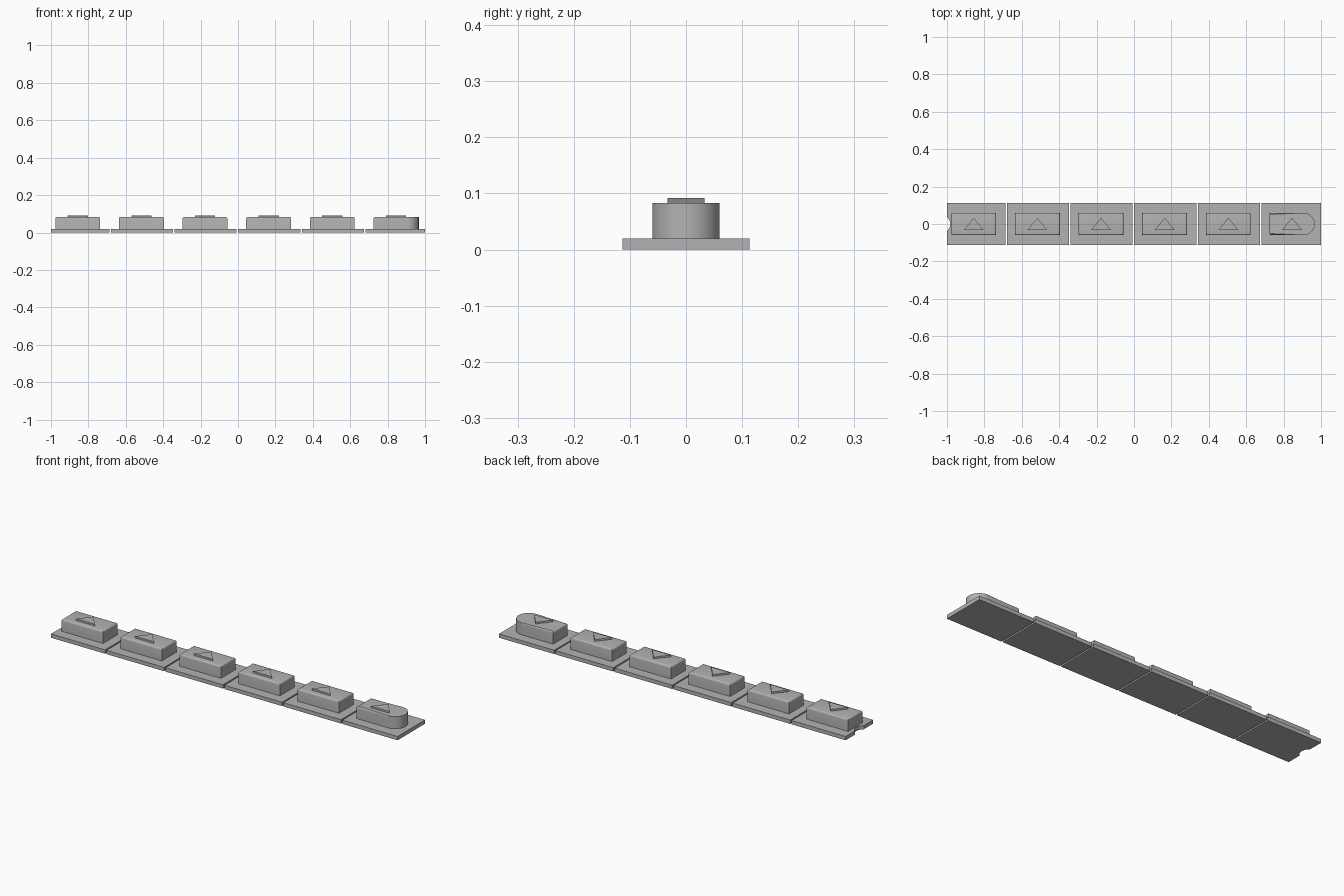
import bpy, bmesh, math

if "Cube" in bpy.data.objects:
    bpy.data.objects.remove(bpy.data.objects["Cube"])

PITCH = 0.3403
GREY = bpy.data.materials.new("light_grey")
GREY.diffuse_color = (0.45, 0.45, 0.45, 1)
GREY.use_nodes = True
GREY.node_tree.nodes["Principled BSDF"].inputs["Base Color"].default_value = GREY.diffuse_color


def prism(name, outline, z0, z1, round_top=0.0):
    """Extrude a flat outline upward, optionally rounding the top rim."""
    bm = bmesh.new()
    bottom = [bm.verts.new((x, y, z0)) for x, y in outline]
    top = [bm.verts.new((x, y, z1)) for x, y in outline]
    n = len(outline)
    bm.faces.new(bottom[::-1])
    cap = bm.faces.new(top)
    for i in range(n):
        j = (i + 1) % n
        bm.faces.new((bottom[i], bottom[j], top[j], top[i]))
    if round_top:
        bmesh.ops.bevel(bm, geom=list(cap.edges), offset=round_top, segments=4,
                        profile=0.5, affect='EDGES')
    bmesh.ops.recalc_face_normals(bm, faces=bm.faces)
    mesh = bpy.data.meshes.new(name)
    bm.to_mesh(mesh)
    bm.free()
    mesh.materials.append(GREY)
    obj = bpy.data.objects.new(name, mesh)
    bpy.context.collection.objects.link(obj)
    bpy.ops.object.select_all(action='DESELECT')
    obj.select_set(True)
    bpy.context.view_layer.objects.active = obj
    bpy.ops.object.shade_smooth_by_angle(angle=math.radians(35))
    return obj


def rect(x0, x1, h):
    return [(x0, -h), (x1, -h), (x1, h), (x0, h)]


def arc(cx, r, a0, a1, steps):
    angles = [math.radians(a0 + (a1 - a0) * i / steps) for i in range(steps + 1)]
    return [(cx + r * math.cos(a), r * math.sin(a)) for a in angles]


for i in range(6):
    tag = f"_{i + 1}"
    # base plates, separated by narrow slits
    x0 = -1.0 if i == 0 else -0.684 + PITCH * (i - 1) + 0.004
    x1 = 1.0 if i == 5 else -0.684 + PITCH * i - 0.004
    plate = rect(x0, x1, 0.113)
    if i == 0:  # rounded notch in the left end
        plate += arc(-1.028, 0.046, 52.5, -52.5, 14)
    prism("base_plate" + tag, plate, 0, 0.02)

    # key caps, the last one with a round end
    c = -0.857 + PITCH * i
    if i == 5:
        cap = [(c - 0.12, 0.06), (c - 0.12, -0.06)] + arc(c + 0.062, 0.06, -90, 90, 24)
    else:
        cap = rect(c - 0.12, c + 0.12, 0.06)
    prism("button" + tag, cap, 0.02, 0.083, 0.009)

    # raised triangular pointer
    prism("arrow" + tag, [(c - 0.054, -0.033), (c + 0.054, -0.033), (c, 0.033)],
          0.082, 0.092)
